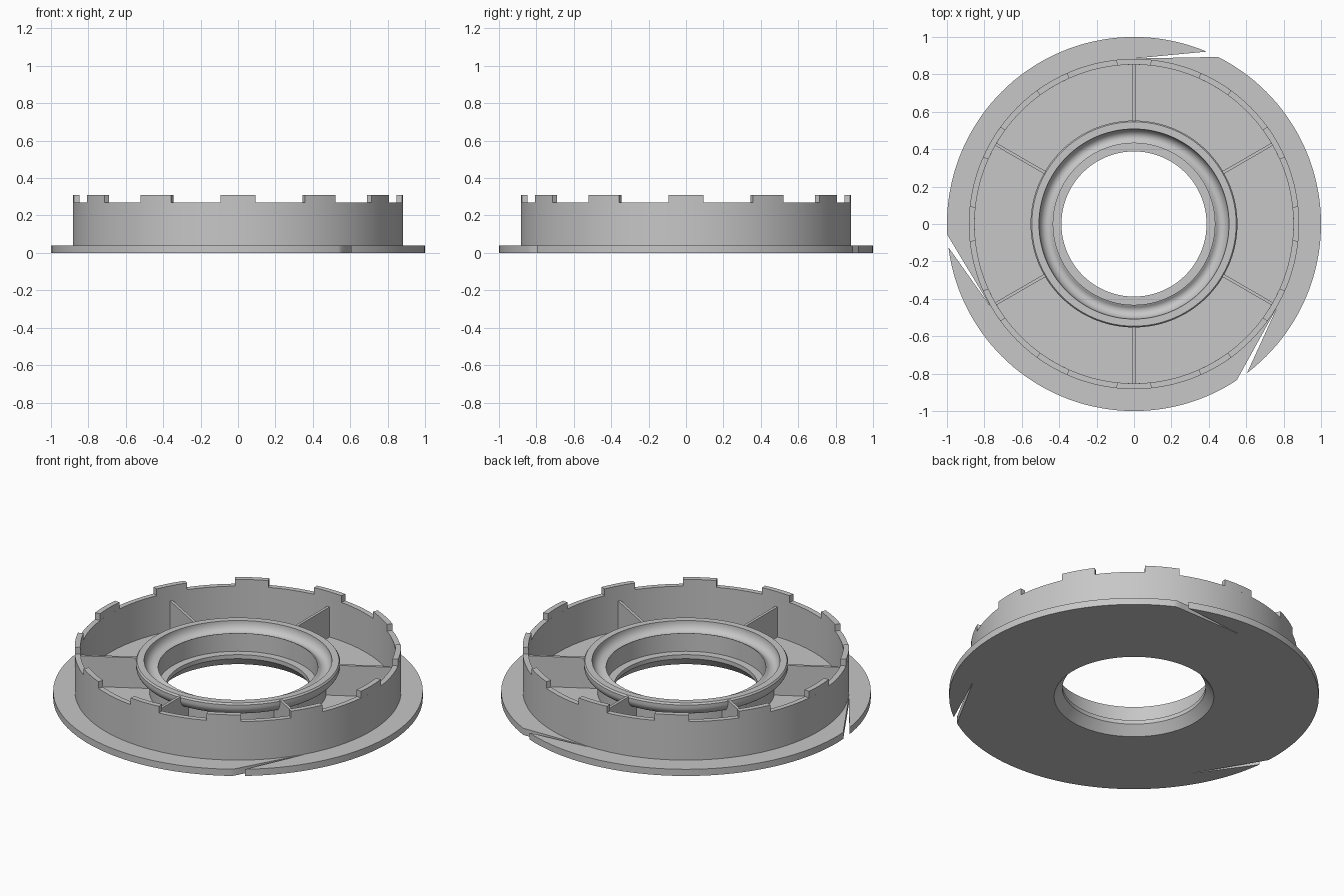
import bpy, bmesh
from math import sin, cos, pi, radians
from mathutils import Matrix, Vector

if "Cube" in bpy.data.objects:
    bpy.data.objects.remove(bpy.data.objects["Cube"], do_unlink=True)

grey = bpy.data.materials.new("plain grey")
grey.use_nodes = True
colour = (0.57, 0.57, 0.57, 1)
grey.diffuse_color = colour
grey.node_tree.nodes["Principled BSDF"].inputs["Base Color"].default_value = colour


def finish(name, bm, smooth=True):
    bmesh.ops.recalc_face_normals(bm, faces=bm.faces)
    mesh = bpy.data.meshes.new(name)
    bm.to_mesh(mesh)
    bm.free()
    mesh.materials.append(grey)
    ob = bpy.data.objects.new(name, mesh)
    bpy.context.collection.objects.link(ob)
    if smooth:
        smooth_object(ob)
    return ob


def smooth_object(ob):
    bpy.ops.object.select_all(action='DESELECT')
    ob.select_set(True)
    bpy.context.view_layer.objects.active = ob
    bpy.ops.object.shade_smooth_by_angle(angle=radians(30))


def lathe(name, profile, steps, start=0, end=2 * pi, smooth=True):
    """Turn a closed (radius, height) profile about z, fully or over an arc."""
    bm = bmesh.new()
    full = end - start > 6.28
    rings = []
    for i in range(steps if full else steps + 1):
        a = start + (end - start) * i / steps
        rings.append([bm.verts.new((r * cos(a), r * sin(a), z)) for r, z in profile])
    n = len(profile)
    for i in range(steps):
        p, q = rings[i], rings[(i + 1) % len(rings)]
        for j in range(n):
            k = (j + 1) % n
            bm.faces.new((p[j], q[j], q[k], p[k]))
    if not full:
        bm.faces.new(rings[0])
        bm.faces.new(rings[-1])
    return finish(name, bm, smooth)


def prism(name, points, offset, angle):
    """Extrude a flat outline by offset, then turn it about z."""
    bm = bmesh.new()
    face = bm.faces.new([bm.verts.new(p) for p in points])
    out = bmesh.ops.extrude_face_region(bm, geom=[face])
    new = [v for v in out["geom"] if isinstance(v, bmesh.types.BMVert)]
    bmesh.ops.translate(bm, verts=new, vec=Vector(offset))
    bmesh.ops.rotate(bm, verts=bm.verts, matrix=Matrix.Rotation(angle, 3, 'Z'))
    return finish(name, bm, smooth=False)


def hollow(cr, cz, rr, rz, sweep, steps=12):
    """Elliptical arc from its outer side down and inwards by sweep degrees."""
    angles = [radians(sweep) * i / steps for i in range(steps + 1)]
    return [(cr + rr * cos(a), cz - rz * sin(a)) for a in angles]


# Body: outer wall, floor and flared hub with a grooved seat
wall_out, wall_in, wall_top = 0.883, 0.852, 0.27
floor = 0.04
under_lip = hollow(0.48, 0.20, 0.073, 0.06, 90)
seat = hollow(0.465, 0.225, 0.043, 0.055, 130)
body = [(0.432, 0), (wall_out, 0), (wall_out, wall_top), (wall_in, wall_top),
        (wall_in, floor), (0.48, floor)]
body += under_lip[::-1] + [(0.553, 0.215), (0.546, 0.225)] + seat
body += [(0.432, 0.185), (0.432, 0.077), (0.388, 0.077), (0.388, 0.053)]
lathe("body", body, 144)

# Flange with three tangential slits
flange = lathe("flange", [(wall_out, 0), (1, 0), (1, 0.04), (wall_out, 0.04)], 144, smooth=False)
for i in range(3):
    slit = prism(f"slit_cutter_{i + 1}",
                 [(0, 0.885, -0.1), (0.7, 0.898, -0.1), (0.7, 0.951, -0.1)],
                 (0, 0, 0.3), i * 2 * pi / 3)
    cut = flange.modifiers.new("slit", 'BOOLEAN')
    cut.operation = 'DIFFERENCE'
    cut.solver = 'EXACT'
    cut.object = slit
    bpy.context.view_layer.objects.active = flange
    bpy.ops.object.modifier_apply(modifier=cut.name)
    bpy.data.objects.remove(slit, do_unlink=True)
smooth_object(flange)

# Twelve tabs on the wall
half = radians(6.1)
tab = [(wall_in, wall_top), (wall_out, wall_top), (wall_out, 0.31), (wall_in, 0.31)]
for i in range(12):
    a = i * pi / 6
    lathe(f"tab_{i + 1}", tab, 6, a - half, a + half)

# Six ribs joining hub and wall
rib = [(0.46, 0.03), (0.865, 0.03), (0.865, 0.22), (0.54, 0.22), (0.465, 0.15)]
thick = 0.016
for i in range(6):
    prism(f"rib_{i + 1}", [(r, -thick / 2, z) for r, z in rib], (0, thick, 0), pi / 6 + i * pi / 3)
